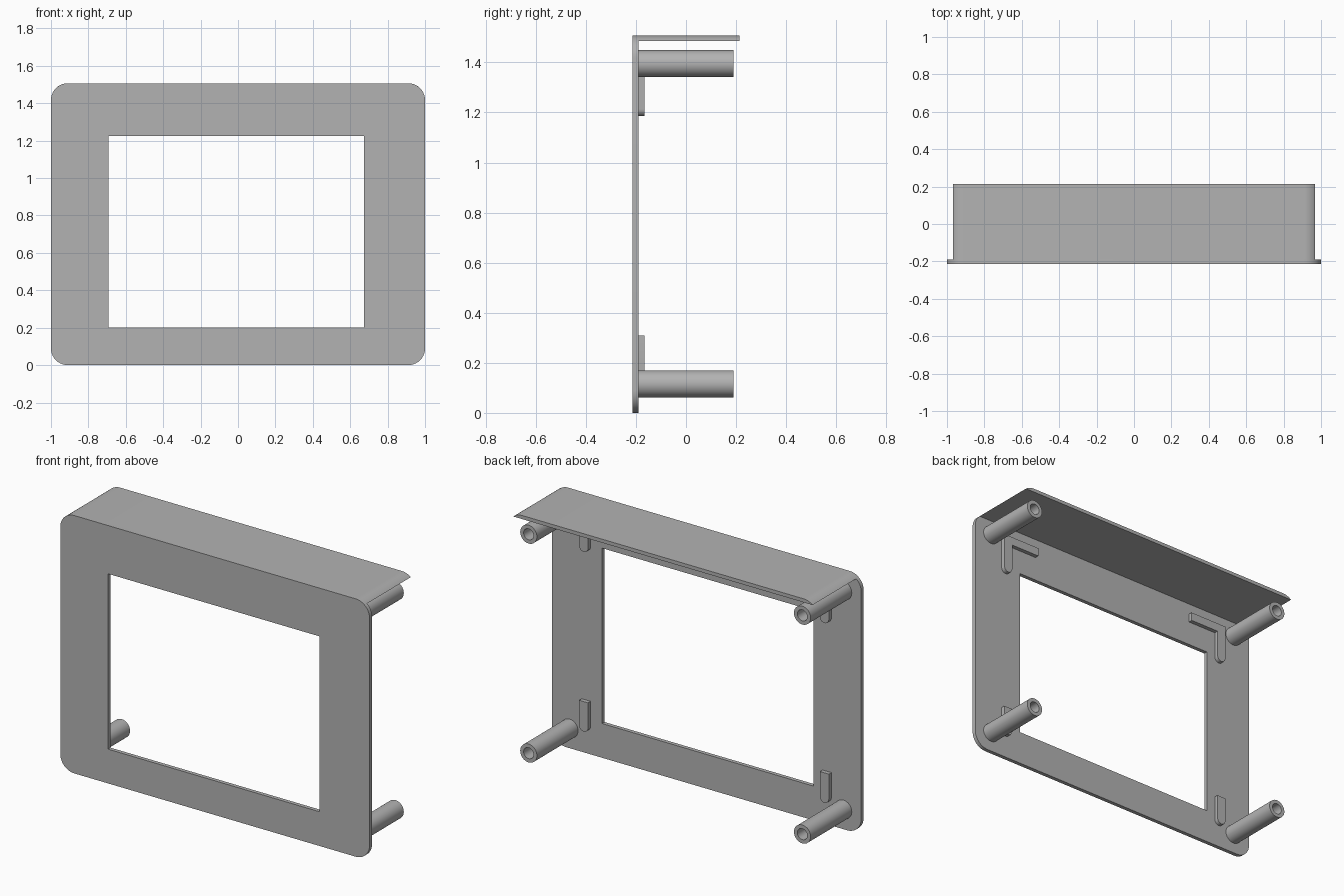
import bpy, bmesh
from math import sin, cos, asin, pi, radians

if "Cube" in bpy.data.objects:
    bpy.data.objects.remove(bpy.data.objects["Cube"], do_unlink=True)

GREY = (0.45, 0.45, 0.45, 1)
grey = bpy.data.materials.new("plain grey")
grey.use_nodes = True
grey.diffuse_color = GREY
grey.node_tree.nodes["Principled BSDF"].inputs["Base Color"].default_value = GREY


def arc(cx, cz, r, a0, a1, n=10):
    """Points on an arc in the x-z plane, angles in radians."""
    steps = [a0 + (a1 - a0) * i / n for i in range(n + 1)]
    return [(cx + r * cos(a), cz + r * sin(a)) for a in steps]


def plate(name, loops, y0, y1):
    """Filled x-z outlines (inner loops become holes), extruded from y0 to y1."""
    curve = bpy.data.curves.new(name, "CURVE")
    curve.dimensions = "2D"
    curve.fill_mode = "BOTH"
    curve.extrude = (y1 - y0) / 2
    for loop in loops:
        spline = curve.splines.new("POLY")
        spline.points.add(len(loop) - 1)
        for point, (x, z) in zip(spline.points, loop):
            point.co = (x, z, 0, 1)
        spline.use_cyclic_u = True
    ob = bpy.data.objects.new(name, curve)
    bpy.context.collection.objects.link(ob)
    ob.location.y = (y0 + y1) / 2
    ob.rotation_euler.x = pi / 2
    bpy.ops.object.select_all(action="DESELECT")
    ob.select_set(True)
    bpy.context.view_layer.objects.active = ob
    bpy.ops.object.convert(target="MESH")
    ob = bpy.context.object
    bm = bmesh.new()
    bm.from_mesh(ob.data)
    bmesh.ops.remove_doubles(bm, verts=bm.verts, dist=1e-5)
    bmesh.ops.recalc_face_normals(bm, faces=bm.faces)
    bm.to_mesh(ob.data)
    bm.free()
    ob.data.materials.clear()
    ob.data.materials.append(grey)
    bpy.ops.object.shade_smooth_by_angle(angle=radians(30))
    return ob


TOP, R, FRONT, BACK = 1.507, 0.09, -0.213, -0.19
CX, CZ = 1 - R, TOP - R

# Front frame with rounded corners and a window
outline = (arc(CX, CZ, R, 0, pi / 2) + arc(-CX, CZ, R, pi / 2, pi)
           + arc(-CX, R, R, pi, 1.5 * pi) + arc(CX, R, R, 1.5 * pi, 2 * pi))
window = [(-0.692, 0.2), (0.675, 0.2), (0.675, 1.225), (-0.692, 1.225)]
plate("front_frame", [outline, window], FRONT, BACK)

# Hood: the top slice of the frame outline carried backwards
a = asin((R - 0.021) / R)
hood = arc(CX, CZ, R, a, pi / 2) + arc(-CX, CZ, R, pi / 2, pi - a)
plate("top_hood", [hood], BACK, 0.213)

IN, OUT = 0.75, 0.807
MID, RAD = (IN + OUT) / 2, (OUT - IN) / 2
for side, s in (("left", 1), ("right", -1)):
    # Hollow mounting posts
    for level, z in (("lower", 0.116), ("upper", 1.395)):
        rings = [arc(s * 0.885, z, r, 0, 2 * pi, 32)[:-1] for r in (0.054, 0.032)]
        plate(f"{level}_{side}_post", rings, BACK, 0.19)

    # Locating ribs: straight below, L-shaped above, with rounded lower ends
    straight = arc(MID, 0.135 + RAD, RAD, pi, 2 * pi) + [(OUT, 0.31), (IN, 0.31)]
    angled = arc(MID, 1.185 + RAD, RAD, pi, 2 * pi) + [
        (OUT, 1.42), (0.56, 1.42), (0.56, 1.37), (IN, 1.37)]
    for level, shape in (("lower", straight), ("upper", angled)):
        plate(f"{level}_{side}_rib", [[(s * x, z) for x, z in shape]], BACK, -0.166)
